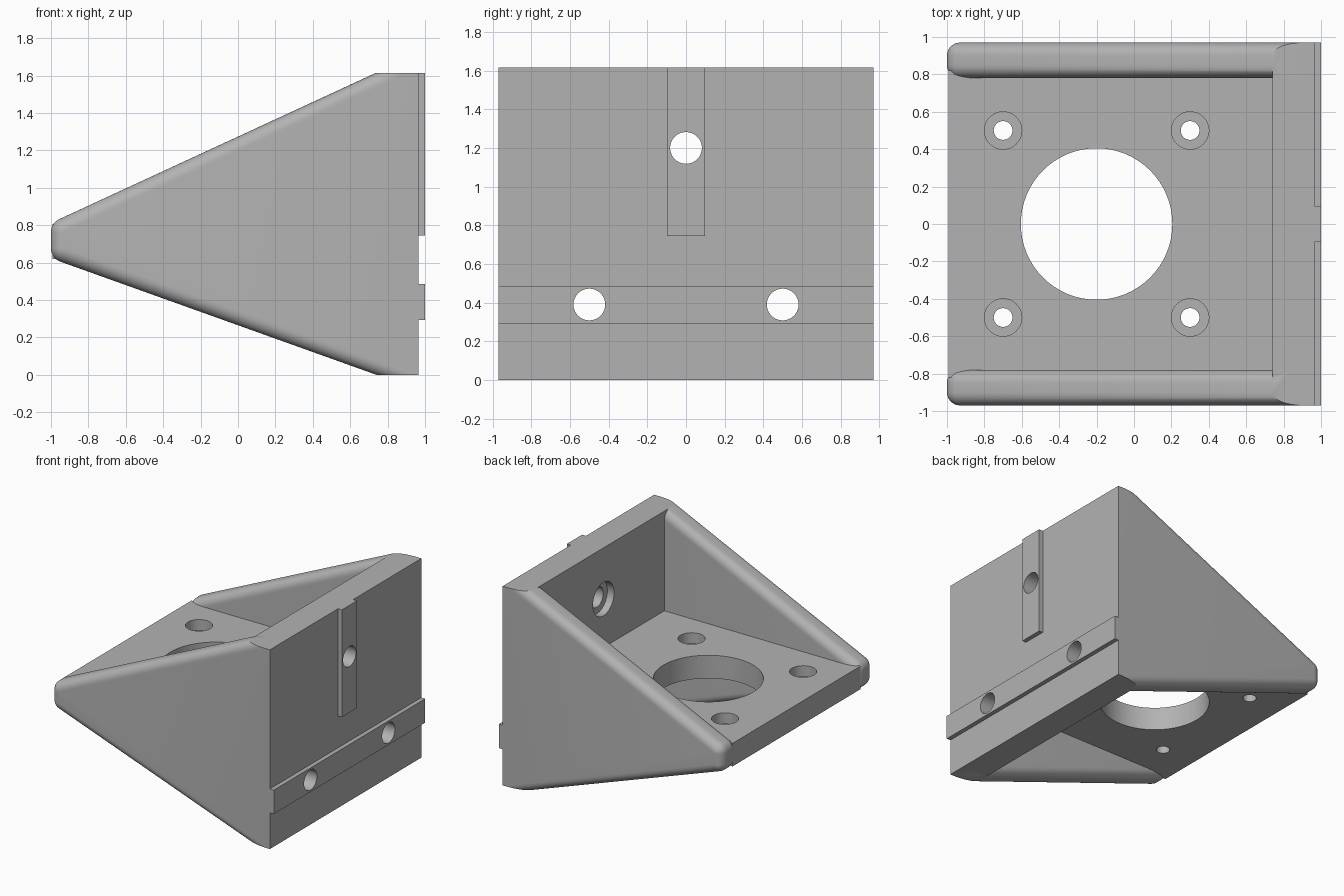
import bpy, bmesh
from math import radians, atan, pi, cos, sin
from mathutils import Matrix, Vector

if "Cube" in bpy.data.objects:
    bpy.data.objects.remove(bpy.data.objects["Cube"], do_unlink=True)

grey = bpy.data.materials.new("light_grey")
grey.use_nodes = True
COLOUR = (0.45, 0.45, 0.45, 1)
grey.diffuse_color = COLOUR
grey.node_tree.nodes["Principled BSDF"].inputs["Base Color"].default_value = COLOUR

HALF_W, INNER_W = 0.97, 0.78      # outer and inner faces of the cheeks
BACK_X, WALL_X, TIP_X = 0.965, 0.74, -1.0
TOP = 1.615


def finish(bm, name):
    bmesh.ops.recalc_face_normals(bm, faces=bm.faces)
    mesh = bpy.data.meshes.new(name)
    bm.to_mesh(mesh)
    bm.free()
    mesh.materials.append(grey)
    obj = bpy.data.objects.new(name, mesh)
    bpy.context.collection.objects.link(obj)
    return obj


def box(name, lo, hi):
    bm = bmesh.new()
    lo, hi = Vector(lo), Vector(hi)
    bmesh.ops.create_cube(bm, size=1, matrix=Matrix.Translation((lo + hi) / 2)
                          @ Matrix.Diagonal((*(hi - lo), 1)))
    return finish(bm, name)


def drill(obj, centre, radius, length, along_x=False):
    """Cut a round hole, centred on the given point."""
    bm = bmesh.new()
    turn = Matrix.Rotation(pi / 2, 4, "Y") if along_x else Matrix()
    bmesh.ops.create_cone(bm, cap_ends=True, segments=64, radius1=radius, radius2=radius,
                          depth=length, matrix=Matrix.Translation(centre) @ turn)
    cutter = finish(bm, "cutter")
    cutter.hide_render = True
    mod = obj.modifiers.new("hole", "BOOLEAN")
    mod.operation, mod.solver, mod.object = "DIFFERENCE", "EXACT", cutter
    bpy.context.view_layer.objects.active = obj
    bpy.ops.object.modifier_apply(modifier=mod.name)
    bpy.data.objects.remove(cutter, do_unlink=True)


def cheek(name, side):
    """Tapered side plate with rounded rims, trimmed flat at top, bottom and back."""
    tip_r, rim_r, steps, reach = 0.075, 0.07, 8, 2.6
    up, down = atan(0.462), atan(0.358)
    upper, lower = Vector((TIP_X + tip_r, 0.764)), Vector((TIP_X + tip_r, 0.676))

    def outline(r):
        a0, a1 = pi / 2 + up, 3 * pi / 2 - down
        pts = [upper + reach * Vector((cos(up), sin(up))) + r * Vector((cos(a0), sin(a0)))]
        for centre, start, end in ((upper, a0, pi), (lower, pi, a1)):
            for i in range(steps + 1):
                a = start + (end - start) * i / steps
                pts.append(centre + r * Vector((cos(a), sin(a))))
        pts.append(lower + reach * Vector((cos(down), -sin(down)))
                   + r * Vector((cos(a1), sin(a1))))
        return pts

    # Rings swept through the plate thickness, rounded towards both faces
    quarter = [i / steps * pi / 2 for i in range(steps + 1)]
    layers = [(INNER_W + rim_r * (1 - sin(a)), rim_r * (1 - cos(a))) for a in reversed(quarter)]
    layers += [(HALF_W - rim_r * (1 - sin(a)), rim_r * (1 - cos(a))) for a in quarter]
    bm = bmesh.new()
    rings = [[bm.verts.new((p.x, side * y, p.y)) for p in outline(tip_r - inset)]
             for y, inset in layers]
    for a, b in zip(rings, rings[1:]):
        for i in range(len(a)):
            j = (i + 1) % len(a)
            bm.faces.new((a[i], a[j], b[j], b[i]))
    bm.faces.new(rings[0])
    bm.faces.new(rings[-1])
    for point, normal in (((BACK_X, 0, 0), (1, 0, 0)),
                          ((0, 0, TOP), (0, 0, 1)), ((0, 0, 0), (0, 0, -1))):
        cut = bmesh.ops.bisect_plane(bm, geom=bm.verts[:] + bm.edges[:] + bm.faces[:],
                                     plane_co=point, plane_no=normal, clear_outer=True)
        rim = [e for e in cut["geom_cut"] if isinstance(e, bmesh.types.BMEdge)]
        bmesh.ops.edgeloop_fill(bm, edges=rim)
    return finish(bm, name)


# Cheeks
parts = [cheek("left_cheek", 1), cheek("right_cheek", -1)]

# Mounting shelf with large bore and four counterbored screw holes
shelf = box("motor_shelf", (-0.992, -0.82, 0.62), (WALL_X + 0.02, 0.82, 0.807))
drill(shelf, (-0.2, 0, 0.7), 0.405, 1)
for x in (-0.7, 0.3):
    for y in (-0.5, 0.5):
        drill(shelf, (x, y, 0.7), 0.05, 1)
        drill(shelf, (x, y, 0.82), 0.1, 0.2)

# Back wall and its two locating ribs
wall = box("back_wall", (WALL_X, -0.88, 0), (BACK_X, 0.88, TOP))
cross_rib = box("cross_rib", (0.95, -HALF_W, 0.293), (1, HALF_W, 0.487))
upright_rib = box("upright_rib", (0.95, -0.097, 0.745), (1, 0.097, TOP))

# Bolt holes through wall and ribs, recessed on the inner face
for y, z, rib in ((0, 1.2, upright_rib), (-0.5, 0.39, cross_rib), (0.5, 0.39, cross_rib)):
    for obj in (wall, rib):
        drill(obj, (0.9, y, z), 0.082, 1, True)
    drill(wall, (WALL_X, y, z), 0.135, 0.12, True)

parts += [shelf, wall, cross_rib, upright_rib]
bpy.ops.object.select_all(action="DESELECT")
for obj in parts:
    obj.select_set(True)
bpy.context.view_layer.objects.active = shelf
bpy.ops.object.shade_smooth_by_angle(angle=radians(30))
